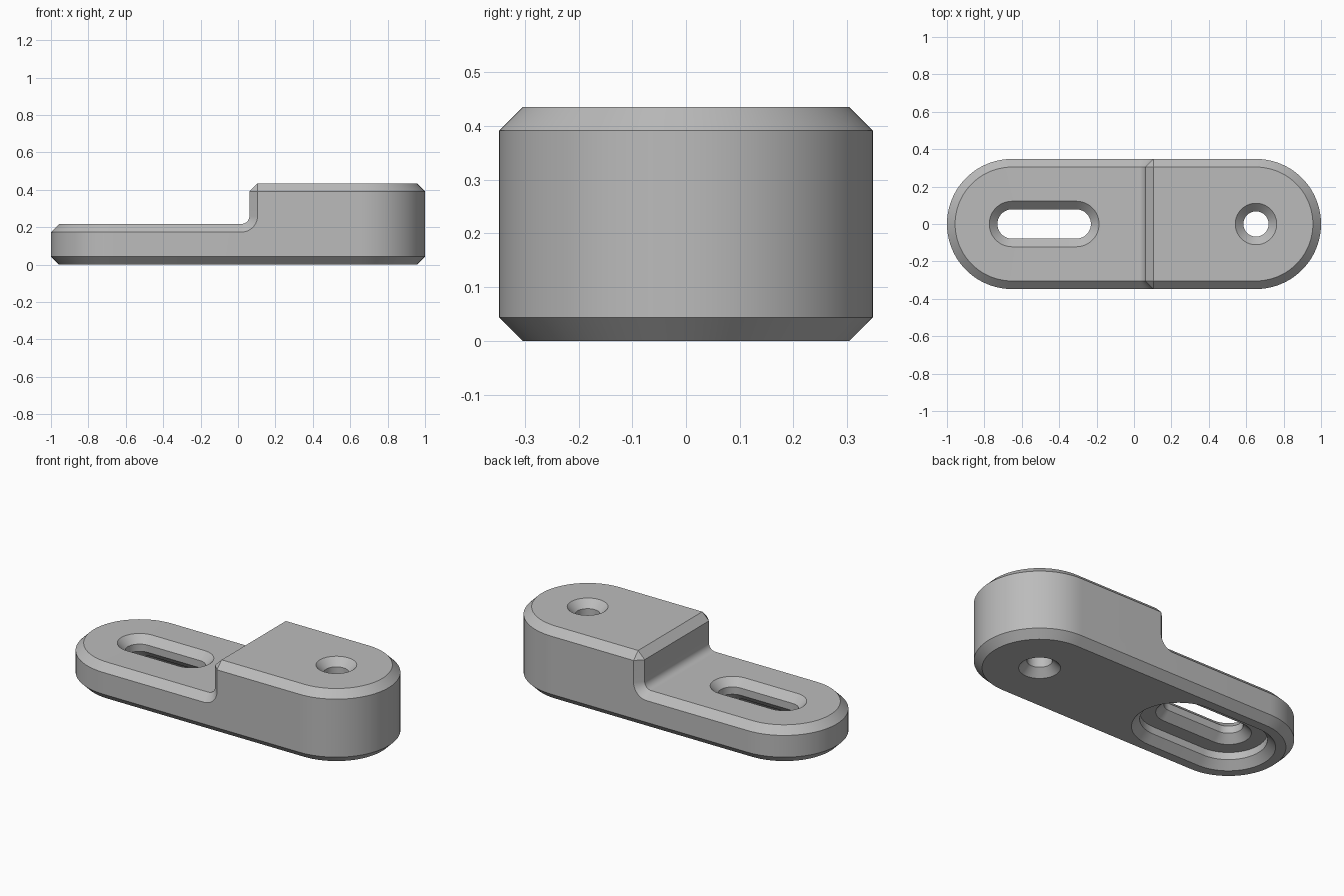
import bpy, bmesh
from math import sin, cos, pi

cube = bpy.data.objects.get("Cube")
if cube:
    bpy.data.objects.remove(cube)

U = 2 / 46            # design unit; every chamfer is one unit wide
R = 8 * U             # radius of the rounded ends
END = 15 * U          # x of the end centres
LOW, HIGH = 5 * U, 10 * U
STEP = 1.4 * U        # x of the step wall
SEG = 40              # segments in each half circle


def half_circle(cx, r, start):
    return [(cx + r * cos(start + pi * i / SEG), r * sin(start + pi * i / SEG))
            for i in range(SEG + 1)]


def slot_outline(x1, x2, r):
    return half_circle(x2, r, -pi / 2) + half_circle(x1, r, pi / 2)


def make_object(name, bm):
    bmesh.ops.recalc_face_normals(bm, faces=bm.faces)
    mesh = bpy.data.meshes.new(name)
    bm.to_mesh(mesh)
    bm.free()
    obj = bpy.data.objects.new(name, mesh)
    bpy.context.collection.objects.link(obj)
    return obj


def stepped_body():
    bm = bmesh.new()
    # Rounded ends: columns of vertices below and above
    right, left = half_circle(END, R, -pi / 2), half_circle(-END, R, pi / 2)
    rb, rt, lb, lt = [[bm.verts.new((x, y, z)) for x, y in pts]
                      for pts, z in ((right, 0), (right, HIGH), (left, 0), (left, LOW))]
    for low, top in ((rb, rt), (lb, lt)):
        for i in range(SEG):
            bm.faces.new((low[i], low[i + 1], top[i + 1], top[i]))
    # Step profile: fillet arc, then the wall up to the high deck
    n = 10
    profile = [(STEP - U + U * sin(a), LOW + U - U * cos(a))
               for a in (pi / 2 * i / n for i in range(n + 1))] + [(STEP, HIGH)]
    front, back = [[bm.verts.new((x, y, z)) for x, z in profile] for y in (-R, R)]
    for i in range(len(profile) - 1):
        bm.faces.new((front[i], front[i + 1], back[i + 1], back[i]))
    # Flat sides, decks and underside
    bm.faces.new([lb[-1], rb[0], rt[0]] + front[::-1] + [lt[-1]])
    bm.faces.new([lb[0], rb[-1], rt[-1]] + back[::-1] + [lt[0]])
    bm.faces.new(rt + [back[-1], front[-1]])
    bm.faces.new(lt + [front[0], back[0]])
    bm.faces.new(rb + lb)
    bmesh.ops.recalc_face_normals(bm, faces=bm.faces)
    # Chamfer every square edge
    edges = [e for e in bm.edges if e.calc_face_angle(0) > 1]
    bmesh.ops.bevel(bm, geom=edges, offset=U, segments=1, profile=0.5,
                    affect='EDGES', clamp_overlap=False)
    return make_object("stepped_bracket", bm)


def cut(body, x1, x2, levels):
    """Cut a round-ended opening whose radius follows (z, radius) levels."""
    bm = bmesh.new()
    rings = [[bm.verts.new((x, y, z)) for x, y in slot_outline(x1, x2, r)]
             for z, r in levels]
    for a, b in zip(rings, rings[1:]):
        for i in range(len(a)):
            j = (i + 1) % len(a)
            bm.faces.new((a[i], a[j], b[j], b[i]))
    bm.faces.new(rings[0])
    bm.faces.new(rings[-1])
    bmesh.ops.remove_doubles(bm, verts=bm.verts, dist=1e-5)
    cutter = make_object("opening_cutter", bm)
    cutter.hide_render = True
    mod = body.modifiers.new("opening", 'BOOLEAN')
    mod.operation, mod.solver, mod.object = 'DIFFERENCE', 'EXACT', cutter
    bpy.context.view_layer.objects.active = body
    bpy.ops.object.modifier_apply(modifier=mod.name)
    bpy.data.objects.remove(cutter)


body = stepped_body()

# Bolt hole, countersunk at both ends
h = 1.55 * U
cut(body, END, END, [(-U, h + 2 * U), (U, h), (HIGH - U, h), (HIGH + U, h + 2 * U)])

# Adjustment slot, chamfered at both ends, above a wide recess underneath
s0, s1, s, pocket, depth = -END, -7.1 * U, 1.8 * U, 4.75 * U, 2 * U
cut(body, s0, s1, [(-U, pocket + 2 * U), (U, pocket), (depth, pocket),
                   (depth, s + U), (depth + U, s), (LOW - U, s), (LOW + U, s + 2 * U)])

# Material and shading
mat = bpy.data.materials.new("plain_grey")
mat.use_nodes = True
grey = (0.5, 0.5, 0.5, 1)
mat.diffuse_color = grey
mat.node_tree.nodes["Principled BSDF"].inputs["Base Color"].default_value = grey
body.data.materials.clear()
body.data.materials.append(mat)

bpy.ops.object.select_all(action='DESELECT')
body.select_set(True)
bpy.context.view_layer.objects.active = body
bpy.ops.object.shade_smooth_by_angle(angle=pi / 6)
